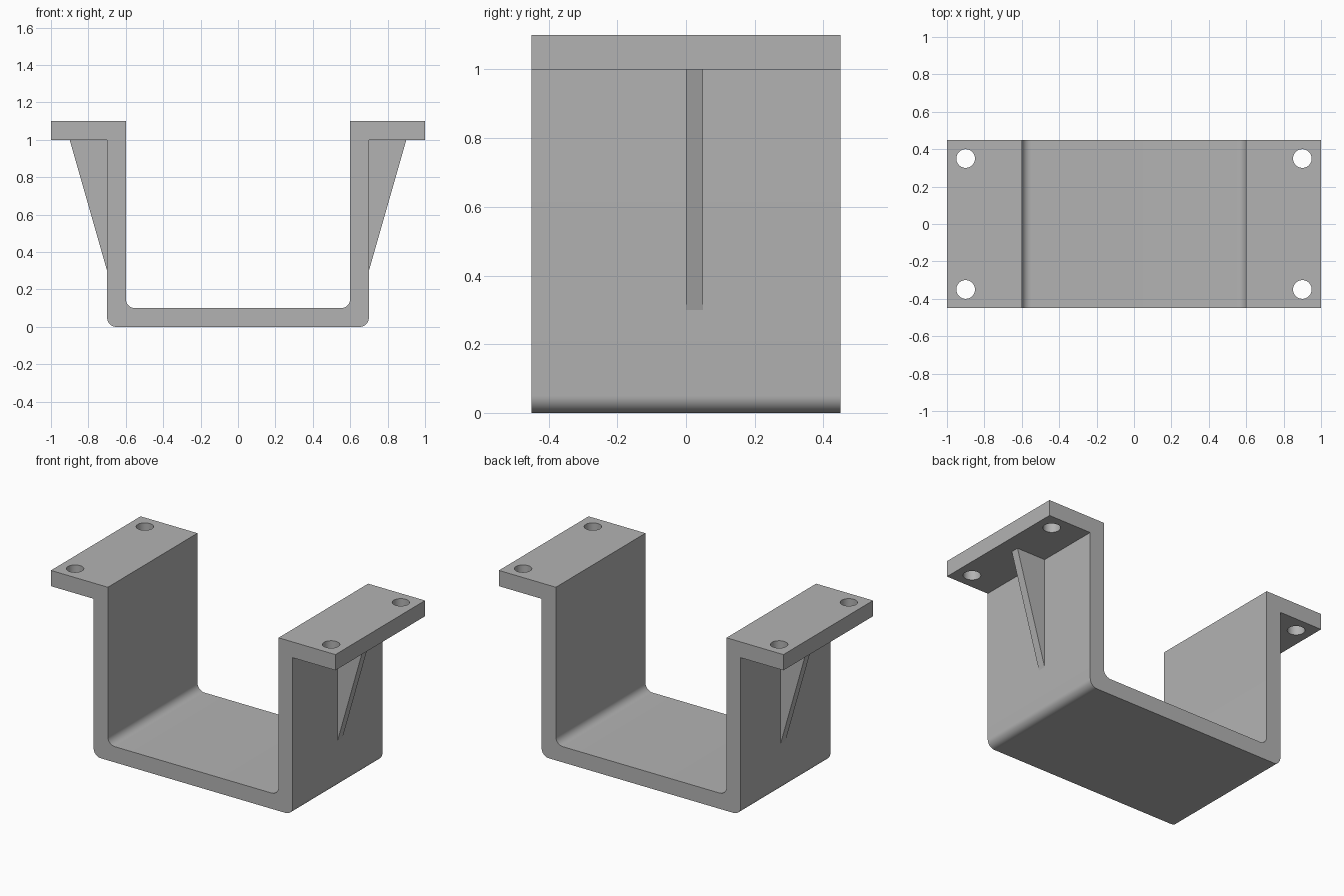
import bpy
import bmesh
from math import cos, sin, pi, radians
from mathutils import Matrix

cube = bpy.data.objects.get("Cube")
if cube:
    bpy.data.objects.remove(cube, do_unlink=True)

DEPTH = 0.9      # bracket length along y
FILLET = 0.05    # bend radius inside and outside

grey = bpy.data.materials.new("plain grey")
grey.use_nodes = True
colour = (0.45, 0.45, 0.45, 1)
grey.diffuse_color = colour
grey.node_tree.nodes["Principled BSDF"].inputs["Base Color"].default_value = colour


def extrude_profile(name, points, y0, y1):
    """Solid made from an outline in x and z, swept from y0 to y1."""
    bm = bmesh.new()
    face = bm.faces.new([bm.verts.new((x, y0, z)) for x, z in points])
    swept = bmesh.ops.extrude_face_region(bm, geom=[face])
    verts = [v for v in swept["geom"] if isinstance(v, bmesh.types.BMVert)]
    bmesh.ops.translate(bm, vec=(0, y1 - y0, 0), verts=verts)
    bmesh.ops.recalc_face_normals(bm, faces=bm.faces)
    return add_object(name, bm)


def add_object(name, bm):
    mesh = bpy.data.meshes.new(name)
    bm.to_mesh(mesh)
    bm.free()
    mesh.materials.append(grey)
    obj = bpy.data.objects.new(name, mesh)
    bpy.context.collection.objects.link(obj)
    return obj


def bend(cx, cz, steps=10):
    """Quarter arc from straight down to straight out along +x."""
    angles = [-pi / 2 + pi / 2 * i / steps for i in range(steps + 1)]
    return [(cx + FILLET * cos(a), cz + FILLET * sin(a)) for a in angles]


# Bracket: half outline from bottom centre round the flange to the floor
half = bend(0.7 - FILLET, FILLET)
half += [(0.7, 1.0), (1.0, 1.0), (1.0, 1.1), (0.6, 1.1)]
half += reversed(bend(0.6 - FILLET, 0.1 + FILLET))
outline = half + [(-x, z) for x, z in reversed(half)]
bracket = extrude_profile("bracket", outline, -DEPTH / 2, DEPTH / 2)

# Bolt holes through the flanges
bm = bmesh.new()
for x in (-0.9, 0.9):
    for y in (-0.35, 0.35):
        bmesh.ops.create_cone(bm, cap_ends=True, segments=48, radius1=0.05, radius2=0.05,
                              depth=0.3, matrix=Matrix.Translation((x, y, 1.05)))
cutter = add_object("bolt_hole_cutter", bm)
cut = bracket.modifiers.new("bolt holes", "BOOLEAN")
cut.operation = "DIFFERENCE"
cut.solver = "EXACT"
cut.object = cutter
bpy.context.view_layer.objects.active = bracket
bracket.select_set(True)
bpy.ops.object.modifier_apply(modifier=cut.name)
bpy.data.objects.remove(cutter, do_unlink=True)
bpy.ops.object.shade_smooth_by_angle(angle=radians(30))

# Triangular ribs under the flanges
for name, side in (("left_rib", 1), ("right_rib", -1)):
    triangle = [(side * x, z) for x, z in ((0.7, 0.3), (0.9, 1.0), (0.7, 1.0))]
    extrude_profile(name, triangle, 0, 0.05)
